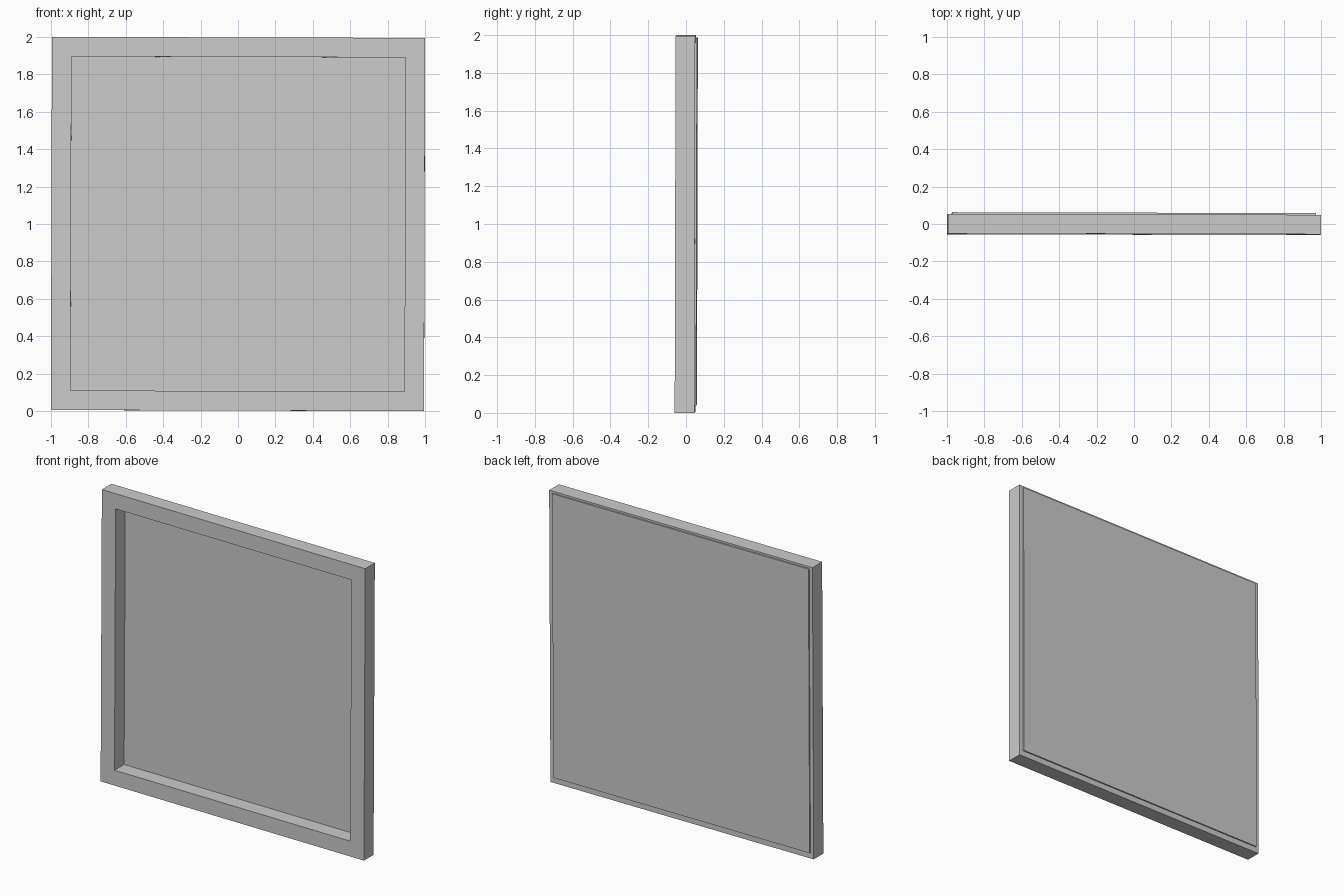
import bpy, bmesh
from mathutils import Euler

if "Cube" in bpy.data.objects:
    bpy.data.objects.remove(bpy.data.objects["Cube"])

OUT, INN = 0.9975, 0.893          # half sizes of the frame outside and opening
FRONT, BACK = -0.055, 0.049       # frame depth
TILT = Euler((-0.0025, 0.003, -0.0025))   # slightly crooked hang


def finish(name, bm):
    bmesh.ops.recalc_face_normals(bm, faces=bm.faces)
    mesh = bpy.data.meshes.new(name)
    bm.to_mesh(mesh)
    bm.free()
    obj = bpy.data.objects.new(name, mesh)
    bpy.context.collection.objects.link(obj)
    obj.location.z = 1.0
    obj.rotation_euler = TILT
    return obj


# Mitred square frame: a square section carried round four corners
bm = bmesh.new()
corners = [(-1, -1), (1, -1), (1, 1), (-1, 1)]
section = [(OUT, FRONT), (INN, FRONT), (INN, BACK), (OUT, BACK)]
rings = [[bm.verts.new((sx * r, y, sz * r)) for r, y in section] for sx, sz in corners]
for i in range(4):
    a, b = rings[i], rings[(i + 1) % 4]
    for j in range(4):
        k = (j + 1) % 4
        bm.faces.new((a[j], a[k], b[k], b[j]))
finish("picture_frame", bm)

# Thin backing board fixed to the rear of the frame
bm = bmesh.new()
bmesh.ops.create_cube(bm, size=1)
bmesh.ops.scale(bm, vec=(1.942, 0.009, 1.942), verts=bm.verts)
bmesh.ops.translate(bm, vec=(-0.002, 0.0535, 0.013), verts=bm.verts)
finish("backing_board", bm)
